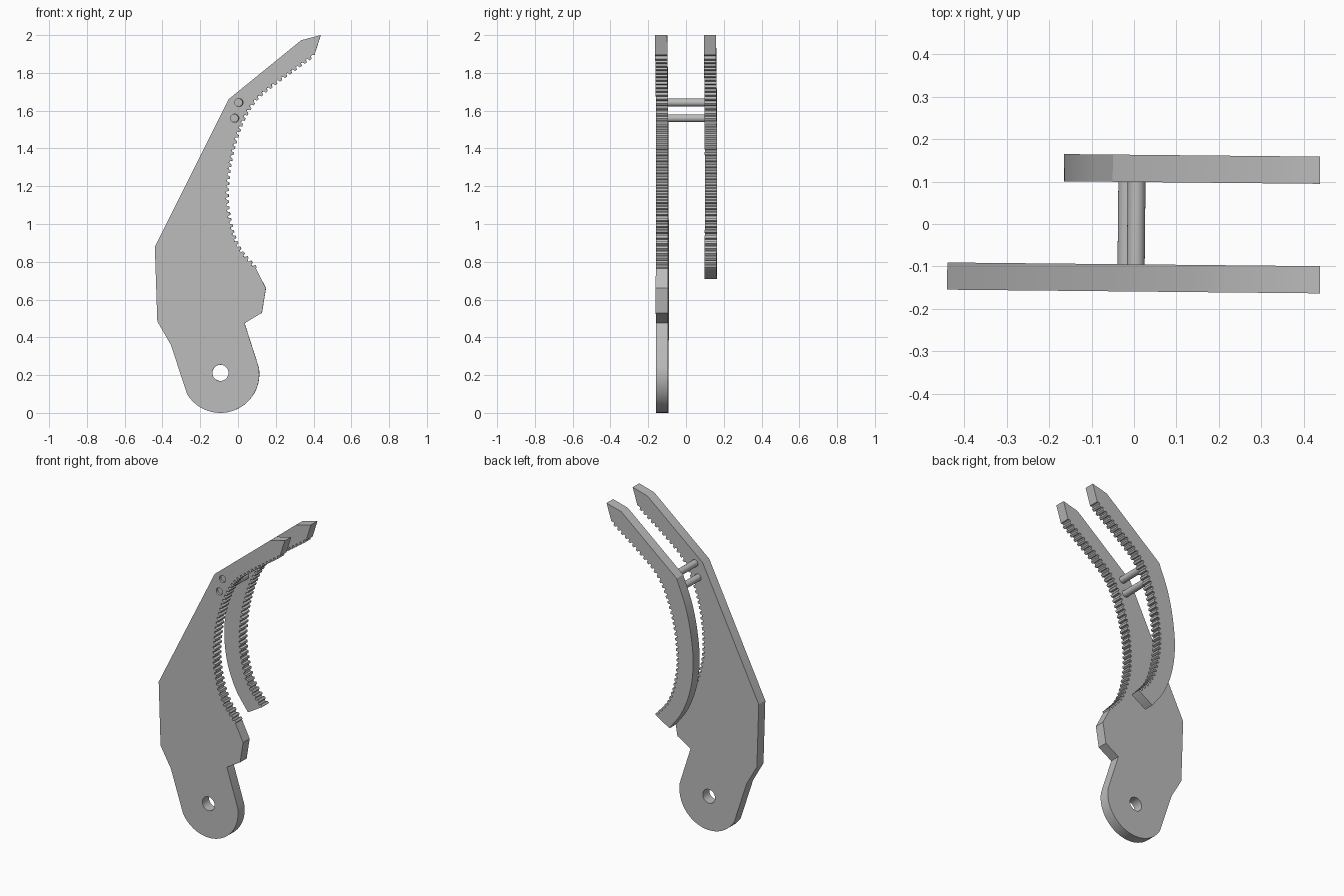
import bpy, bmesh, math
from mathutils import Vector

if "Cube" in bpy.data.objects:
    bpy.data.objects.remove(bpy.data.objects["Cube"], do_unlink=True)

grey = bpy.data.materials.new("plain grey")
grey.use_nodes = True
grey.diffuse_color = (0.5, 0.5, 0.5, 1)
grey.node_tree.nodes["Principled BSDF"].inputs["Base Color"].default_value = (0.5, 0.5, 0.5, 1)

THICK = 0.064
SKEW = -0.01
TEETH = 42


def smooth_path(points, steps=8):
    """Catmull-Rom curve through the points."""
    p = [Vector(q) for q in points]
    p = [2 * p[0] - p[1]] + p + [2 * p[-1] - p[-2]]
    out = []
    for a, b, c, d in zip(p, p[1:], p[2:], p[3:]):
        for i in range(steps):
            t = i / steps
            out.append(0.5 * (2 * b + (c - a) * t + (2 * a - 5 * b + 4 * c - d) * t ** 2
                              + (3 * b - a - 3 * c + d) * t ** 3))
    return out + [p[-2]]


def at_length(path, s):
    """Point and side normal at distance s along the path."""
    for a, b in zip(path, path[1:]):
        d = b - a
        if s <= d.length or b is path[-1]:
            d.normalize()
            return a + d * s, Vector((d.y, -d.x))
        s -= (b - a).length


def toothed(path, count, depth):
    """Square-cut teeth along the path."""
    pitch = sum((b - a).length for a, b in zip(path, path[1:])) / count
    out = []
    for i in range(count):
        for f, side in ((0.05, 1), (0.45, 1), (0.6, -1), (0.9, -1)):
            point, normal = at_length(path, (i + f) * pitch)
            out.append(point + normal * side * depth / 2)
    return out


def arc(cx, cz, r, start, end, n):
    angles = [math.radians(start + (end - start) * i / n) for i in range(n + 1)]
    return [(cx + r * math.cos(a), cz + r * math.sin(a)) for a in angles]


def finish(obj):
    obj.data.materials.clear()
    obj.data.materials.append(grey)
    bpy.ops.object.select_all(action='DESELECT')
    obj.select_set(True)
    bpy.context.view_layer.objects.active = obj
    bpy.ops.object.shade_smooth_by_angle(angle=math.radians(25))


def plate(name, outlines, y):
    """Extruded flat plate; outlines after the first are holes."""
    curve = bpy.data.curves.new(name, 'CURVE')
    curve.dimensions = '2D'
    curve.fill_mode = 'BOTH'
    curve.extrude = THICK / 2
    for outline in outlines:
        spline = curve.splines.new('POLY')
        spline.points.add(len(outline) - 1)
        for target, (x, z) in zip(spline.points, outline):
            target.co = (x, z, 0, 1)
        spline.use_cyclic_u = True
    helper = bpy.data.objects.new(name + " curve", curve)
    bpy.context.collection.objects.link(helper)
    bpy.context.view_layer.update()
    mesh = bpy.data.meshes.new_from_object(
        helper.evaluated_get(bpy.context.evaluated_depsgraph_get()))
    bpy.data.objects.remove(helper, do_unlink=True)
    bm = bmesh.new()
    bm.from_mesh(mesh)
    bmesh.ops.remove_doubles(bm, verts=bm.verts, dist=0.0001)
    bmesh.ops.recalc_face_normals(bm, faces=bm.faces)
    bm.to_mesh(mesh)
    bm.free()
    obj = bpy.data.objects.new(name, mesh)
    bpy.context.collection.objects.link(obj)
    obj.location.y = y
    obj.rotation_euler = (math.pi / 2, 0, SKEW)
    finish(obj)


# Shared toothed inner edge and pointed tip
inner = smooth_path([(0.095, 0.767), (0.01, 0.87), (-0.035, 0.99), (-0.056, 1.15),
                     (-0.035, 1.35), (0.02, 1.53), (0.09, 1.65), (0.2, 1.745), (0.4, 1.89)])
teeth = toothed(inner, TEETH, 0.014)
tip = [(0.405, 1.895), (0.438, 2.0), (0.335, 1.973), (-0.05, 1.66)]
pins = [(0.005, 1.643), (-0.017, 1.56)]
PIN_R = 0.021

# Front plate: rounded foot, wide body, pivot hole and pin holes
foot = arc(-0.093, 0.206, 0.206, -149, 10, 28)
body = [(-0.44, 0.88), (-0.427, 0.485), (-0.355, 0.36)]
heel = [(0.035, 0.475), (0.127, 0.53), (0.148, 0.66), (0.095, 0.765)]
holes = [arc(-0.093, 0.212, 0.043, 0, 345, 23)]
holes += [arc(x, z, PIN_R + 0.001, 0, 345, 23) for x, z in pins]
plate("front_plate", [tip + body + foot + heel + teeth] + holes, -0.127)

# Back plate: narrow curved arm
outer = smooth_path([(-0.05, 1.66), (-0.112, 1.5), (-0.15, 1.33), (-0.165, 1.15),
                     (-0.143, 0.98), (-0.085, 0.83), (0.0, 0.71)])
plate("back_plate", [tip[:-1] + outer + [(0.095, 0.767)] + teeth], 0.131)

# Two pins joining the plates, set slightly into the front holes
for i, (x, z) in enumerate(pins):
    front, back = -0.145, 0.12
    bpy.ops.mesh.primitive_cylinder_add(vertices=24, radius=PIN_R, depth=back - front,
                                        location=(x, (front + back) / 2, z),
                                        rotation=(math.pi / 2, 0, SKEW))
    pin = bpy.context.object
    pin.name = ("upper_pin", "lower_pin")[i]
    finish(pin)
